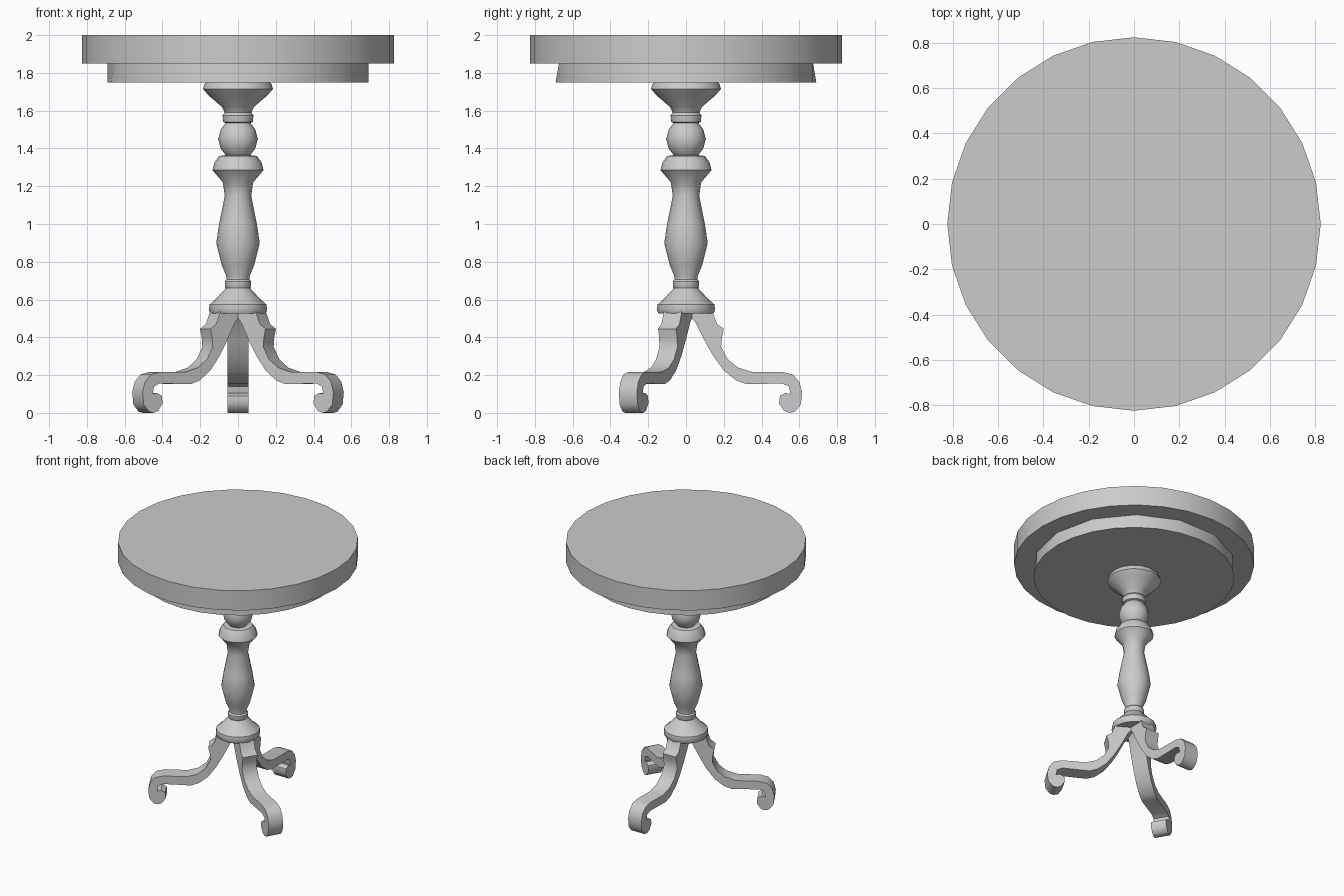
import bpy, bmesh, math

cube = bpy.data.objects.get("Cube")
if cube:
    bpy.data.objects.remove(cube, do_unlink=True)

grey = bpy.data.materials.new("plain grey")
grey.use_nodes = True
colour = (0.6, 0.6, 0.6, 1)
grey.diffuse_color = colour
grey.node_tree.nodes["Principled BSDF"].inputs["Base Color"].default_value = colour


def loft(name, rings, angle=35):
    """Skin equal rings of points, cap both ends and shade the object."""
    bm = bmesh.new()
    rings = [[bm.verts.new(p) for p in ring] for ring in rings]
    for low, high in zip(rings, rings[1:]):
        for i in range(len(low)):
            bm.faces.new((low[i - 1], low[i], high[i], high[i - 1]))
    bm.faces.new(rings[0])
    bm.faces.new(rings[-1])
    bmesh.ops.recalc_face_normals(bm, faces=bm.faces)
    mesh = bpy.data.meshes.new(name)
    bm.to_mesh(mesh)
    bm.free()
    mesh.materials.append(grey)
    ob = bpy.data.objects.new(name, mesh)
    bpy.context.collection.objects.link(ob)
    bpy.ops.object.select_all(action='DESELECT')
    ob.select_set(True)
    bpy.context.view_layer.objects.active = ob
    bpy.ops.object.shade_smooth_by_angle(angle=math.radians(angle))
    return ob


def circle(radius, z, sides):
    turns = [math.tau * i / sides for i in range(sides)]
    return [(radius * math.cos(a), radius * math.sin(a), z) for a in turns]


# Round top
loft("table_top", [circle(0.825, 1.85, 28), circle(0.825, 2.0, 28)])

# Apron under the top: its upper rim has half as many corners
apron = loft("apron", [circle(0.69, 1.75, 28), circle(0.69, 1.85, 28)])
for v in list(apron.data.vertices)[29::2]:
    v.co.x *= math.cos(math.pi / 14)
    v.co.y *= math.cos(math.pi / 14)

# Turned column as (radius, height)
column = [
    (0.145, 0.525), (0.155, 0.545), (0.15, 0.575), (0.12, 0.6), (0.065, 0.66),
    (0.07, 0.67), (0.07, 0.695), (0.06, 0.705), (0.06, 0.72), (0.085, 0.78),
    (0.115, 0.9), (0.1, 1.0), (0.07, 1.15), (0.08, 1.22), (0.135, 1.285),
    (0.125, 1.325), (0.1, 1.36), (0.065, 1.365), (0.092, 1.4), (0.105, 1.45),
    (0.092, 1.5), (0.065, 1.535), (0.078, 1.54), (0.082, 1.575), (0.07, 1.59),
    (0.085, 1.62), (0.155, 1.68), (0.185, 1.715), (0.178, 1.74), (0.165, 1.755)]
loft("column", [circle(r, z, 16) for r, z in column], 40)

# Scrolled leg outline as (distance from centre, height)
outline = [
    (0, 0.535), (0.14, 0.535), (0.165, 0.47), (0.2, 0.445), (0.19, 0.4),
    (0.186, 0.35), (0.22, 0.285), (0.275, 0.24), (0.35, 0.217), (0.51, 0.217),
    (0.565, 0.203), (0.6, 0.165), (0.615, 0.11), (0.608, 0.045), (0.577, 0.007),
    (0.55, 0), (0.52, 0.01), (0.493, 0.05), (0.497, 0.09), (0.527, 0.106),
    (0.553, 0.1), (0.545, 0.14), (0.51, 0.156), (0.32, 0.152), (0.265, 0.172),
    (0.2, 0.225), (0.145, 0.3), (0.1, 0.38), (0.05, 0.48)]
for name, degrees in (("back_leg", 90), ("left_leg", -30), ("right_leg", 210)):
    leg = loft(name, [[(d, w, z) for d, z in outline] for w in (-0.055, 0.055)], 40)
    leg.rotation_euler.z = math.radians(degrees)
